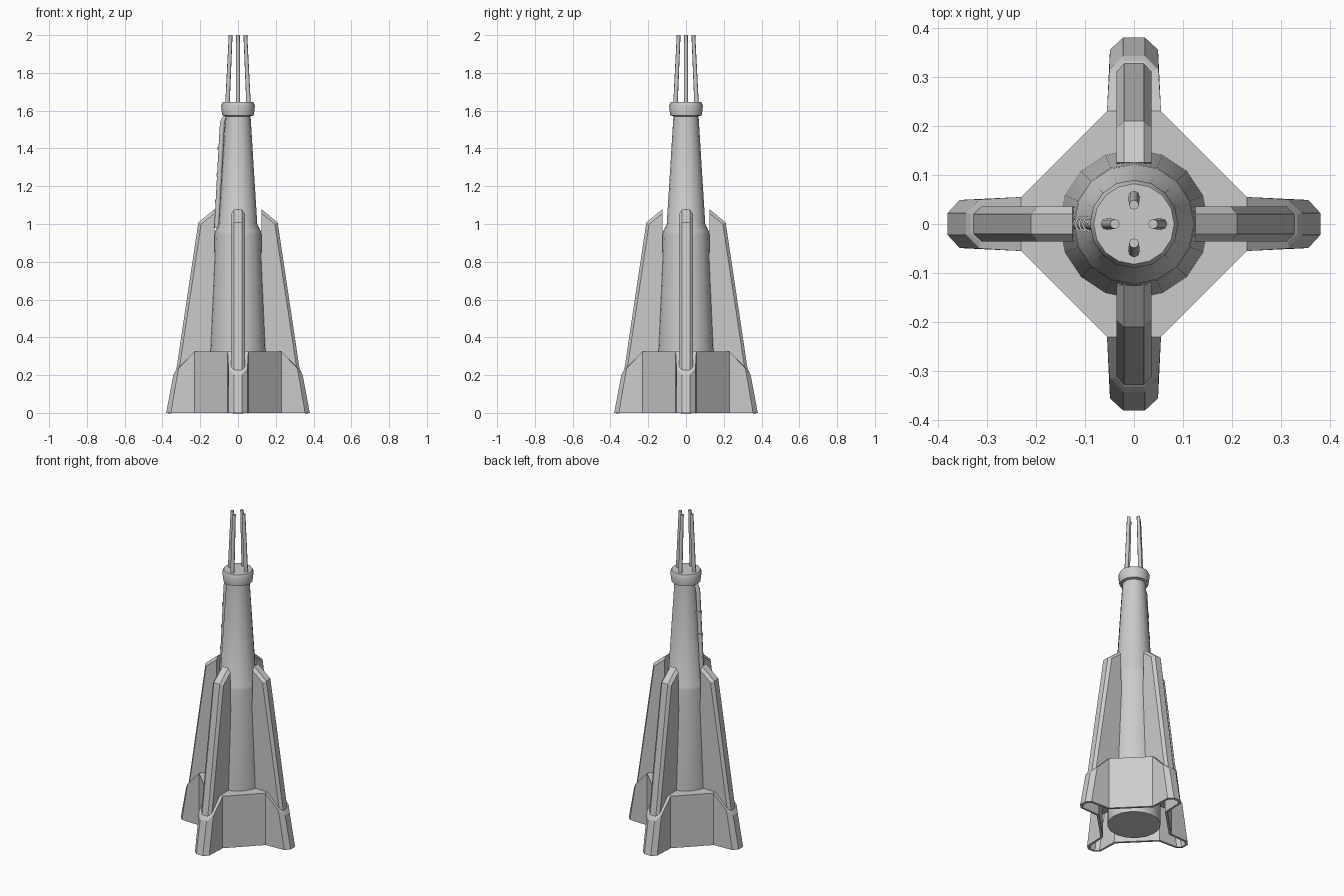
import bpy, bmesh, math
from mathutils import Vector, Matrix

if "Cube" in bpy.data.objects:
    bpy.data.objects.remove(bpy.data.objects["Cube"])


def make(name, bm, smooth=None):
    bmesh.ops.remove_doubles(bm, verts=bm.verts, dist=1e-5)
    bmesh.ops.recalc_face_normals(bm, faces=bm.faces)
    me = bpy.data.meshes.new(name)
    bm.to_mesh(me)
    bm.free()
    ob = bpy.data.objects.new(name, me)
    bpy.context.collection.objects.link(ob)
    if smooth:
        bpy.ops.object.select_all(action='DESELECT')
        ob.select_set(True)
        bpy.context.view_layer.objects.active = ob
        bpy.ops.object.shade_smooth_by_angle(angle=math.radians(smooth))
    return ob


def faces(bm, polys):
    for p in polys:
        bm.faces.new([bm.verts.new(c) for c in p])


def strip(bm, a, b):
    faces(bm, [(a[i], a[i + 1], b[i + 1], b[i]) for i in range(len(a) - 1)])


def lathe(name, profile, n=16):
    bm = bmesh.new()
    rings = [[(r * math.cos(2 * math.pi * i / n), r * math.sin(2 * math.pi * i / n), z)
              for i in range(n + 1)] for r, z in profile]
    for a, b in zip(rings, rings[1:]):
        strip(bm, a, b)
    faces(bm, [rings[0][:-1], rings[-1][:-1]])
    return make(name, bm, 35)


def tube(bm, p, q, r1, r2, n=8):
    p, q = Vector(p), Vector(q)
    d = q - p
    m = Matrix.Translation((p + q) / 2) @ d.to_track_quat('Z', 'Y').to_matrix().to_4x4()
    bmesh.ops.create_cone(bm, cap_ends=True, segments=n, radius1=r1, radius2=r2,
                          depth=d.length, matrix=m)


def turn(pts, k):
    m = Matrix.Rotation(k * math.pi / 2, 3, 'Z')
    return [tuple(m @ Vector(p)) for p in pts]


def both(half):
    # mirror an outline across its radial axis
    return half + [(x, -y, z) for x, y, z in reversed(half)]


# central tapering column and collar
lathe("tower_column", [(0.152, 0), (0.152, 0.33), (0.124, 0.94), (0.122, 0.96),
                       (0.102, 1.0), (0.066, 1.58)])
lathe("top_collar", [(0.066, 1.57), (0.083, 1.575), (0.09, 1.625), (0.082, 1.645)])

# hollow skirt with four splayed feet
bm = bmesh.new()
low = both([(0.23, 0.055, 0), (0.355, 0.049, 0), (0.38, 0.022, 0)])
mid = both([(0.23, 0.055, 0.325), (0.315, 0.05, 0.235), (0.342, 0.022, 0.203)])
top = both([(0.23, 0.036, 0.325), (0.313, 0.036, 0.24), (0.332, 0.02, 0.222)])
cap = []
for k in range(4):
    lo, mi, to = turn(low, k), turn(mid, k), turn(top, k)
    strip(bm, lo, mi)
    strip(bm, mi, to)
    faces(bm, [(to[0], to[1], to[4], to[5]), to[1:5]])
    nl, nm = turn(low, k + 1), turn(mid, k + 1)
    strip(bm, [lo[0], nl[5]], [mi[0], nm[5]])
    cap += [mi[5], to[5], to[0], mi[0]]
faces(bm, [cap])
skirt = make("base_skirt", bm)
sol = skirt.modifiers.new("wall", 'SOLIDIFY')
sol.thickness = 0.015
sol.offset = -1

# four buttress fins with chamfered outer edges
side = [(0.10, 0.036, 0.22), (0.313, 0.036, 0.22), (0.195, 0.036, 1.0), (0.125, 0.036, 1.055), (0.125, 0.036, 0.9)]
edge = [(0.328, 0.02, 0.22), (0.21, 0.02, 1.008), (0.125, 0.02, 1.078)]
for k, nm in enumerate(("right", "back", "left", "front")):
    bm = bmesh.new()
    flip = lambda pts: [(x, -y, z) for x, y, z in pts]
    for f in (list, flip):
        s, e = turn(f(side), k), turn(f(edge), k)
        faces(bm, [s])
        strip(bm, s[1:4], e)
    e, g = turn(edge, k), turn(flip(edge), k)
    s, t = turn(side, k), turn(flip(side), k)
    strip(bm, e, g)
    faces(bm, [(s[0], s[1], e[0], g[0], t[1], t[0]),
               (s[4], s[3], e[2], g[2], t[3], t[4]),
               (s[0], s[4], t[4], t[0])])
    make(nm + "_fin", bm)

# four leaning spire rods
for k, nm in enumerate(("right", "back", "left", "front")):
    bm = bmesh.new()
    a, b = turn([(0.056, 0, 1.63), (0.039, 0, 2.0)], k)
    tube(bm, a, b, 0.012, 0.010)
    make(nm + "_spire_rod", bm, 50)

# service pipe on the left of the upper column, with clamp rings
bm = bmesh.new()
path = [(-0.064, 0, 1.575), (-0.082, 0, 1.54), (-0.086, 0, 1.48), (-0.113, 0, 0.98)]
rings = []
for i, p in enumerate(path):
    r = 0.013
    rings.append([(p[0] + r * math.cos(j * math.pi / 4), r * math.sin(j * math.pi / 4), p[2])
                  for j in range(9)])
for a, b in zip(rings, rings[1:]):
    strip(bm, a, b)
faces(bm, [rings[0][:-1], rings[-1][:-1]])
make("service_pipe", bm, 50)
bm = bmesh.new()
for z in (1.4, 1.26, 1.12):
    x = -0.086 - (1.48 - z) * 0.054
    tube(bm, (x, 0, z - 0.008), (x, 0, z + 0.008), 0.017, 0.017)
make("pipe_clamps", bm, 50)
